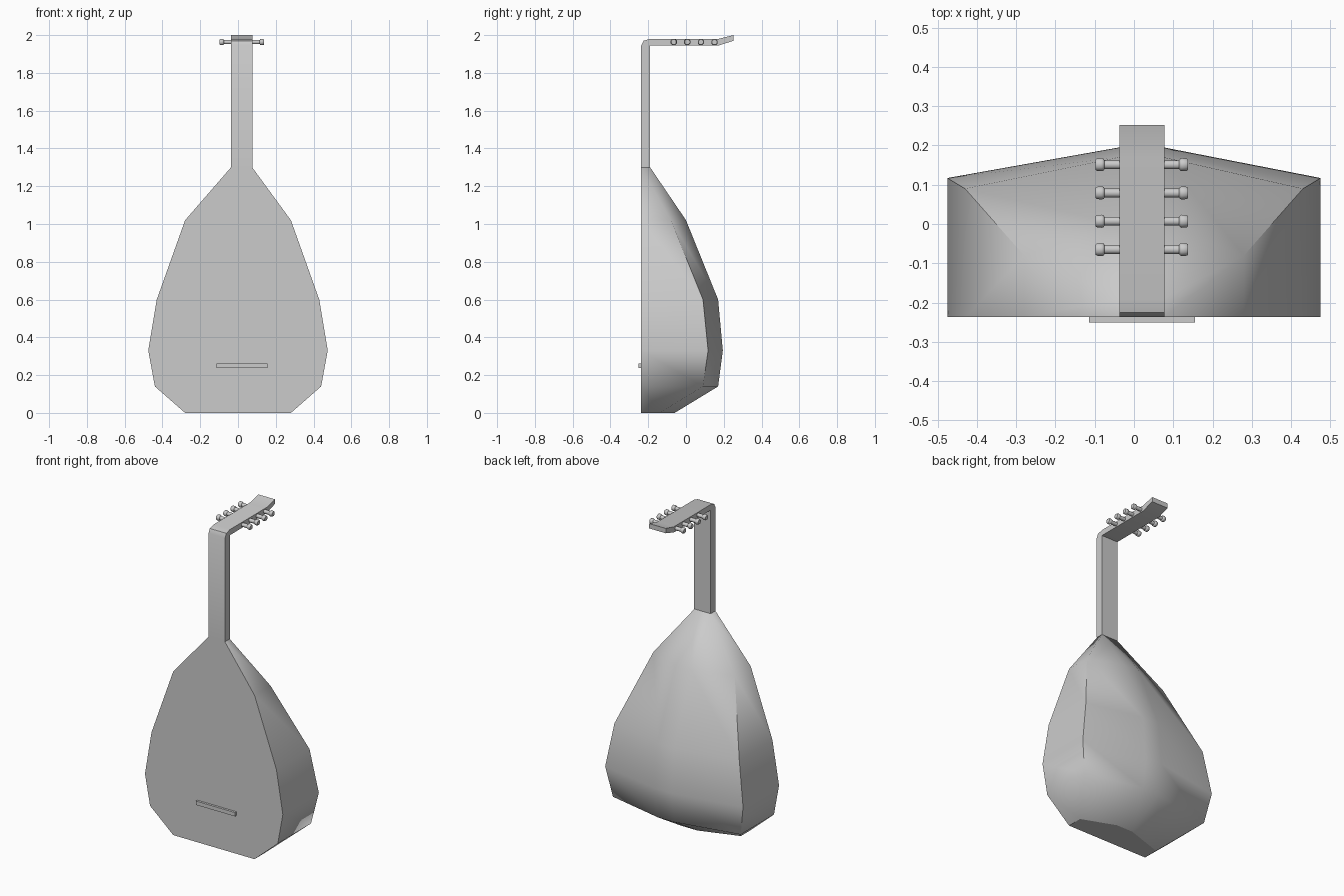
import bpy, bmesh, math
from mathutils import Matrix

old = bpy.data.objects.get("Cube")
if old:
    bpy.data.objects.remove(old, do_unlink=True)

grey = bpy.data.materials.new("plain grey")
grey.use_nodes = True
grey.diffuse_color = (0.6, 0.6, 0.6, 1)
grey.node_tree.nodes["Principled BSDF"].inputs["Base Color"].default_value = (0.6, 0.6, 0.6, 1)

FRONT = -0.237               # plane of the soundboard and fingerboard
NECK_L, NECK_R = -0.037, 0.075


def finish(bm, name, angle):
    """Turn a bmesh into a shaded object."""
    bmesh.ops.remove_doubles(bm, verts=bm.verts, dist=0.0001)
    bmesh.ops.recalc_face_normals(bm, faces=bm.faces)
    mesh = bpy.data.meshes.new(name)
    bm.to_mesh(mesh)
    bm.free()
    obj = bpy.data.objects.new(name, mesh)
    bpy.context.collection.objects.link(obj)
    mesh.materials.append(grey)
    bpy.ops.object.select_all(action='DESELECT')
    obj.select_set(True)
    bpy.context.view_layer.objects.active = obj
    bpy.ops.object.shade_smooth_by_angle(angle=math.radians(angle))
    return obj


def loft(bm, rings):
    """Bridge closed rings of points and cap both ends."""
    rings = [[bm.verts.new(p) for p in ring] for ring in rings]
    for a, b in zip(rings, rings[1:]):
        for i in range(len(a)):
            j = (i + 1) % len(a)
            bm.faces.new((a[i], a[j], b[j], b[i]))
    return [bm.faces.new(rings[0]), bm.faces.new(rings[-1])]


# Bowl-backed body: height, half width, side seam depth, ridge depth
sections = [(0, 0.28, -0.14, -0.06), (0.14, 0.44, 0.09, 0.17),
            (0.33, 0.475, 0.117, 0.195), (0.6, 0.43, 0.09, 0.17),
            (1.02, 0.28, -0.08, 0.0)]
rings = [[(-w, FRONT, z), (-w, side, z), (NECK_L, ridge, z),
          (NECK_R, ridge, z), (w, side, z), (w, FRONT, z)]
         for z, w, side, ridge in sections]
rings.append([(x, y, 1.3) for x, y in
              [(NECK_L, FRONT), (NECK_L, -0.19), (NECK_L, -0.19),
               (NECK_R, -0.19), (NECK_R, -0.19), (NECK_R, FRONT)]])
bm = bmesh.new()
base_cap = loft(bm, rings)[0]
for e in base_cap.edges:
    e.smooth = False
finish(bm, "body", 60)

# Neck and bent-back head: one side profile (y, z) swept across the width
profile = [(FRONT, 1.3), (FRONT, 1.945), (-0.225, 1.97), (-0.19, 1.98),
           (0.172, 1.98), (0.252, 2.0), (0.252, 1.97), (0.172, 1.945),
           (-0.19, 1.945), (-0.19, 1.3)]
bm = bmesh.new()
loft(bm, [[(x, y, z) for y, z in profile] for x in (NECK_L, NECK_R + 0.002)])
finish(bm, "neck_and_head", 30)

# Bridge bar on the soundboard
bm = bmesh.new()
bmesh.ops.create_cube(bm, size=1, matrix=Matrix.Translation((0.02, -0.242, 0.25))
                      @ Matrix.Diagonal((0.27, 0.018, 0.024, 1)))
finish(bm, "bridge", 30)

# Tuning pegs: octagonal shaft with a thicker rounded knob (x distance, radius)
peg_profile = [(0.04, 0.012), (0.095, 0.012), (0.097, 0.016), (0.101, 0.018),
               (0.114, 0.017), (0.118, 0.014)]
for side, label in ((-1, "right"), (1, "left")):
    for n in range(4):
        y = -0.065 + n * 0.072
        ring = [(math.cos(a), math.sin(a)) for a in
                (math.pi * (k + 0.5) / 4 for k in range(8))]
        bm = bmesh.new()
        loft(bm, [[(0.02 + side * d, y + r * c, 1.963 + r * s) for c, s in ring]
                  for d, r in peg_profile])
        finish(bm, f"{label}_peg_{n + 1}", 50)
